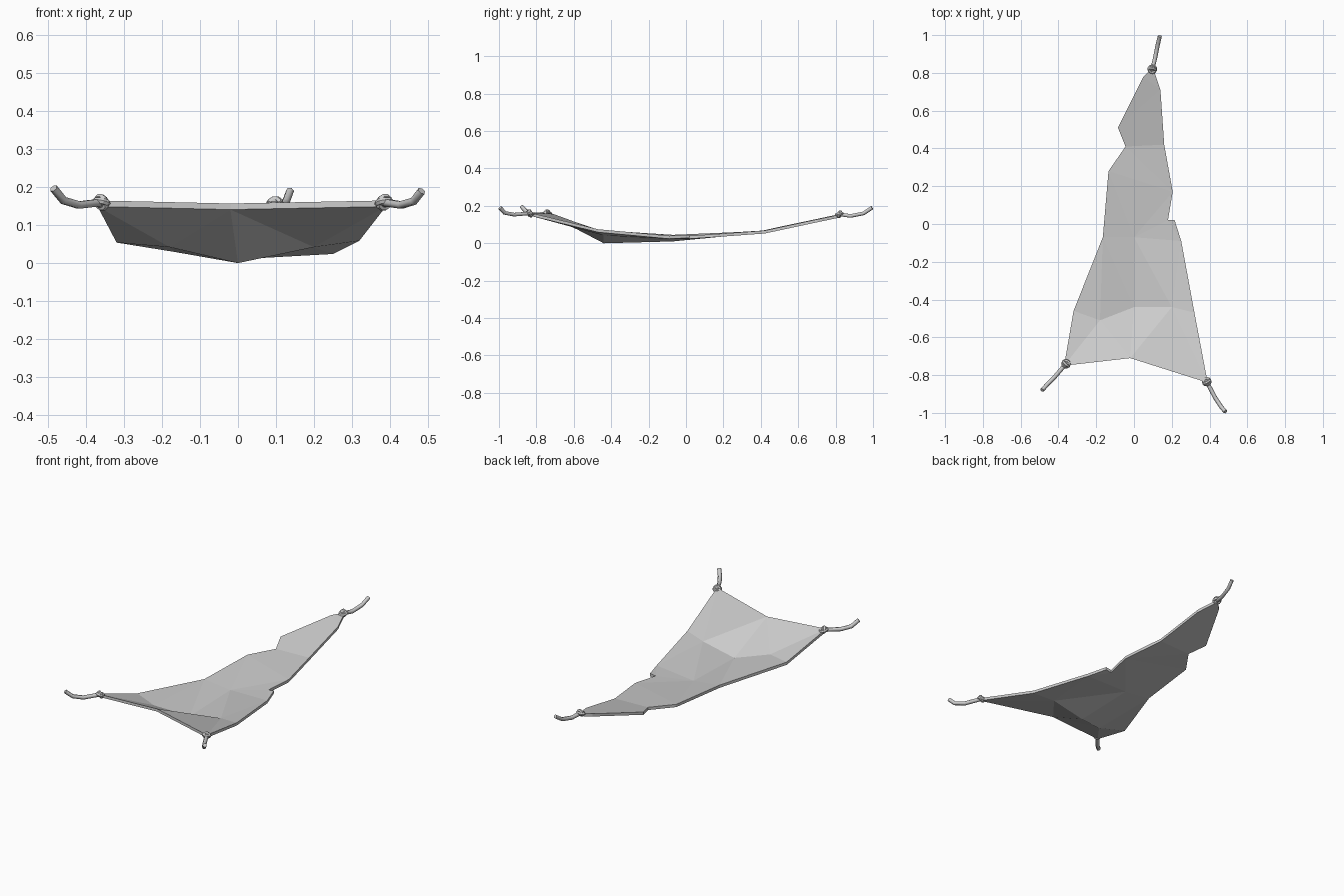
import bpy, bmesh
from mathutils import Vector, Euler
from mathutils.geometry import delaunay_2d_cdt

cube = bpy.data.objects.get("Cube")
if cube:
    bpy.data.objects.remove(cube)


def make_material(name, colour):
    mat = bpy.data.materials.new(name)
    mat.use_nodes = True
    mat.diffuse_color = colour
    mat.node_tree.nodes["Principled BSDF"].inputs["Base Color"].default_value = colour
    return mat


grey = make_material("pale grey", (0.6, 0.6, 0.6, 1))
THICKNESS = 0.016

# Ragged cloth outline, counter-clockwise from the front right corner
outline = [
    (-.37, -.75, .165), (-.02, -.71, .157), (.39, -.84, .165),
    (.32, -.47, .075), (.25, -.09, .04), (.215, .02, .045), (.18, .02, .04),
    (.205, .17, .05), (.16, .42, .068), (.14, .71, .13), (.1, .83, .155),
    (.05, .78, .147), (-.085, .51, .09), (-.045, .41, .068),
    (-.135, .28, .06), (-.165, -.07, .045), (-.32, -.46, .07),
]
# Sagging points inside the cloth, then the fold lines joining them
inner = [(-.18, -.51, .058), (0, -.44, .016), (.2, -.44, .058), (0, -.07, .026)]
points = [Vector(p) for p in outline + inner]
folds = [(0, 17), (16, 17), (17, 18), (18, 19), (19, 3), (2, 19),
         (1, 18), (18, 20), (15, 20), (20, 4), (8, 13)]


def build_cloth():
    flat, _, faces, source, _, _ = delaunay_2d_cdt(
        [p.to_2d() for p in points], folds, [list(range(len(outline)))], 1, 1e-5)
    bm = bmesh.new()
    verts = [bm.verts.new((v.x, v.y, points[s[0]].z if s else 0.05))
             for v, s in zip(flat, source)]
    for f in faces:
        bm.faces.new([verts[i] for i in f])
    # Underside and rim
    ext = bmesh.ops.extrude_face_region(bm, geom=bm.faces[:], use_keep_orig=True)
    lower = [e for e in ext["geom"] if isinstance(e, bmesh.types.BMVert)]
    bmesh.ops.translate(bm, verts=lower, vec=(0, 0, -THICKNESS))
    bmesh.ops.recalc_face_normals(bm, faces=bm.faces[:])
    mesh = bpy.data.meshes.new("cloth_sheet")
    bm.to_mesh(mesh)
    bm.free()
    obj = bpy.data.objects.new("cloth_sheet", mesh)
    bpy.context.collection.objects.link(obj)
    mesh.materials.append(grey)


def build_rope(name, path):
    curve = bpy.data.curves.new(name, "CURVE")
    curve.dimensions = "3D"
    curve.bevel_depth = 0.011
    curve.bevel_resolution = 1
    curve.use_fill_caps = True
    spline = curve.splines.new("POLY")
    spline.points.add(len(path) - 1)
    for point, co in zip(spline.points, path):
        point.co = (*co, 1)
    curve.materials.append(grey)
    bpy.context.collection.objects.link(bpy.data.objects.new(name, curve))


def build_knot(name, centre, direction):
    # Two crossing loops around a small core
    base = Vector(direction).to_track_quat("Z", "Y")
    for label, tilt, radius in (("wrap", 0.25, 0.015), ("loop", 1.2, 0.017)):
        turn = base @ Euler((tilt, 0, 0)).to_quaternion()
        bpy.ops.mesh.primitive_torus_add(
            major_segments=10, minor_segments=6, major_radius=radius,
            minor_radius=0.009, location=centre, rotation=turn.to_euler())
        bpy.context.object.name = name + "_" + label
        bpy.context.object.data.materials.append(grey)
    bpy.ops.mesh.primitive_ico_sphere_add(subdivisions=1, radius=0.016, location=centre)
    bpy.context.object.name = name + "_core"
    bpy.context.object.data.materials.append(grey)


build_cloth()
ropes = {
    "front_right": [(-.36, -.74, .16), (-.42, -.81, .153), (-.46, -.85, .165), (-.486, -.88, .197)],
    "front_left": [(.385, -.835, .16), (.43, -.92, .153), (.463, -.97, .163), (.484, -.994, .19)],
    "back": [(.097, .82, .155), (.112, .88, .146), (.126, .95, .16), (.137, .995, .19)],
}
for side, path in ropes.items():
    build_rope(side + "_rope", path)
    start, end = Vector(path[0]), Vector(path[1])
    build_knot(side + "_knot", start, end - start)
